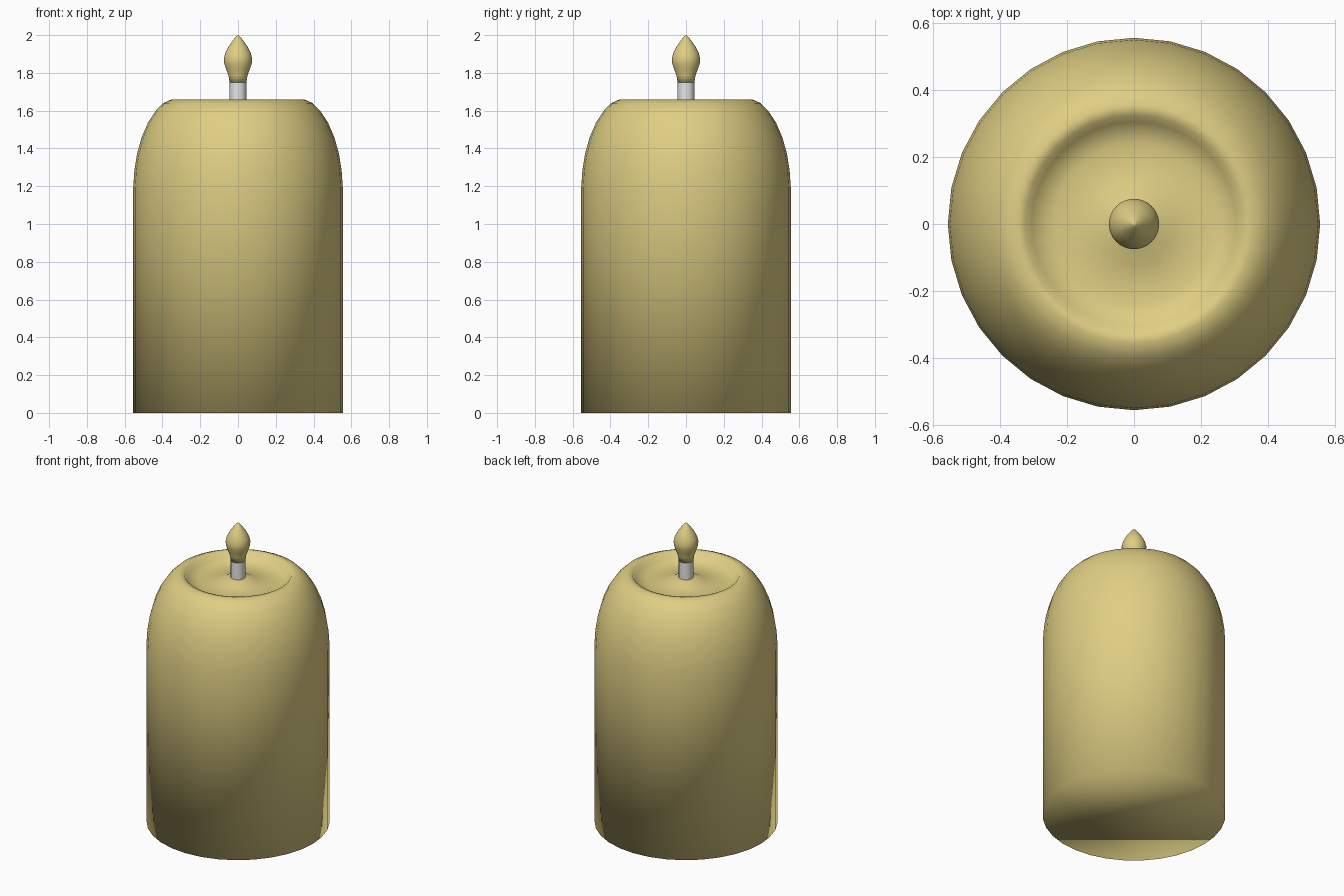
import bpy
import bmesh
from math import cos, sin, tau

cube = bpy.data.objects.get("Cube")
if cube:
    bpy.data.objects.remove(cube, do_unlink=True)


def make_material(name, colour):
    mat = bpy.data.materials.new(name)
    mat.use_nodes = True
    mat.diffuse_color = (*colour, 1)
    mat.node_tree.nodes["Principled BSDF"].inputs["Base Color"].default_value = (*colour, 1)
    return mat


def lathe(name, profile, mat, sides=32):
    """Turn a (radius, height) profile, listed bottom to top, around z."""
    bm = bmesh.new()
    rings = []
    for radius, z in profile:
        if radius == 0:
            rings.append([bm.verts.new((0, 0, z))])
        else:
            rings.append([bm.verts.new((radius * cos(tau * i / sides),
                                        radius * sin(tau * i / sides), z))
                          for i in range(sides)])
    for low, high in zip(rings, rings[1:]):
        for i in range(sides):
            j = (i + 1) % sides
            if len(high) == 1:
                bm.faces.new((low[i], low[j], high[0]))
            else:
                bm.faces.new((low[i], low[j], high[j], high[i]))
    # Close the open ends
    bm.faces.new(reversed(rings[0]))
    if len(rings[-1]) > 1:
        bm.faces.new(rings[-1])
    for face in bm.faces:
        face.smooth = True
    mesh = bpy.data.meshes.new(name)
    bm.to_mesh(mesh)
    bm.free()
    mesh.materials.append(mat)
    obj = bpy.data.objects.new(name, mesh)
    bpy.context.scene.collection.objects.link(obj)
    return obj


wax = make_material("warm_cream_wax", (0.74, 0.62, 0.23))
white = make_material("wick_white", (0.8, 0.8, 0.8))

# Candle body: straight wall, rounded shoulder, dished top rising to the wick
wall = [(0.555, 0), (0.555, 1.19)]
shoulder = [(0.549, 1.28), (0.535, 1.37), (0.51, 1.46), (0.475, 1.54),
            (0.435, 1.6), (0.395, 1.64), (0.355, 1.658)]
dish = [(0.325, 1.655), (0.305, 1.62), (0.24, 1.598), (0.12, 1.61),
        (0.075, 1.632), (0.04, 1.637)]
lathe("candle_body", wall + shoulder + dish, wax)

# Wick
wick = lathe("wick", [(0.044, 1.6), (0.044, 1.76)], white)
for face in wick.data.polygons:
    face.use_smooth = len(face.vertices) == 4

# Teardrop flame
lathe("flame", [(0.045, 1.75), (0.05, 1.785), (0.063, 1.82), (0.073, 1.85),
                (0.075, 1.875), (0.068, 1.905), (0.05, 1.94),
                (0.025, 1.975), (0.008, 1.995), (0, 2)], wax)
